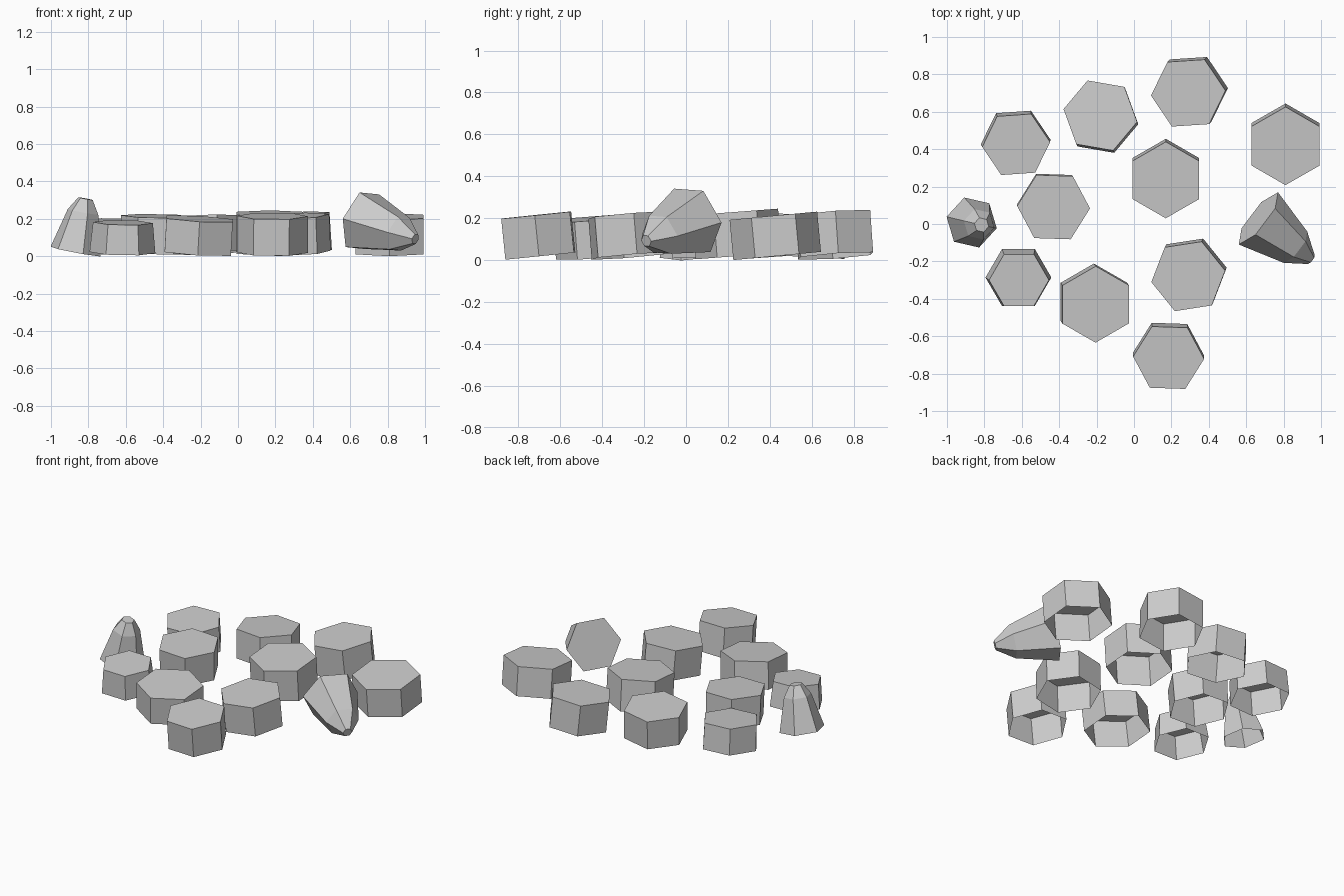
import bpy
from math import cos, sin, radians, pi
from mathutils import Vector

if "Cube" in bpy.data.objects:
    bpy.data.objects.remove(bpy.data.objects["Cube"])


def hex_loft(name, base, tip, rings, u, cap_base=False):
    """Stack hexagonal rings (fraction along axis, radius) from base to tip."""
    base, tip, u = Vector(base), Vector(tip), Vector(u)
    axis = (tip - base).normalized()
    u = (u - axis * u.dot(axis)).normalized()
    v = axis.cross(u)
    verts, faces = [], []
    for t, r in rings:
        c = base.lerp(tip, t)
        verts += [c + (u * cos(k * pi / 3) + v * sin(k * pi / 3)) * r for k in range(6)]
    for i in range(len(rings) - 1):
        a, b = i * 6, i * 6 + 6
        for k in range(6):
            n = (k + 1) % 6
            faces.append((a + k, a + n, b + n, b + k))
    faces.append(tuple(range(len(verts) - 6, len(verts))))
    if cap_base:
        faces.append(tuple(range(5, -1, -1)))
    me = bpy.data.meshes.new(name)
    me.from_pydata([tuple(p) for p in verts], [], faces)
    ob = bpy.data.objects.new(name, me)
    bpy.context.collection.objects.link(ob)
    return ob


# Slightly leaning hexagonal stones, open underneath
# x, y, top z, top radius, base radius, turn, base offset x, y
stones = [
    (0.81, 0.417, 0.212, 0.21, 0.21, 30, 0.0, 0.018),
    (0.29, 0.70, 0.222, 0.20, 0.20, 4, 0.013, 0.014),
    (-0.18, 0.58, 0.21, 0.20, 0.20, -10, 0.006, -0.012),
    (-0.63, 0.425, 0.19, 0.182, 0.187, 4, -0.003, 0.013),
    (-0.43, 0.09, 0.215, 0.195, 0.19, -2, -0.004, 0.011),
    (0.17, 0.235, 0.23, 0.205, 0.205, 30, 0.0, 0.016),
    (0.29, -0.28, 0.215, 0.20, 0.20, 9, 0.008, 0.016),
    (-0.615, -0.30, 0.18, 0.16, 0.176, 0, -0.003, 0.014),
    (-0.205, -0.43, 0.20, 0.205, 0.205, 30, -0.010, 0.014),
    (0.185, -0.715, 0.215, 0.19, 0.19, -2, -0.001, 0.020),
]
for i, (x, y, z, rt, rb, turn, ox, oy) in enumerate(stones):
    a = radians(turn)
    hex_loft(f"hex_stone_{i + 1}", (x + ox, y + oy, 0.02), (x, y, z),
             [(0, rb), (1, rt)], (cos(a), sin(a), 0))

# Upright crystal
a = radians(-13)
hex_loft("upright_crystal", (-0.868, 0.008, 0.025), (-0.815, -0.005, 0.308),
         [(0, 0.14), (0.75, 0.085), (1, 0.04)], (cos(a), sin(a), 0))

# Fallen crystal lying on its side
hex_loft("fallen_crystal", (0.665, 0.03, 0.19), (0.948, -0.19, 0.092),
         [(0, 0.175), (0.7, 0.105), (1, 0.03)], (0.015, -0.12, 0.155), True)
